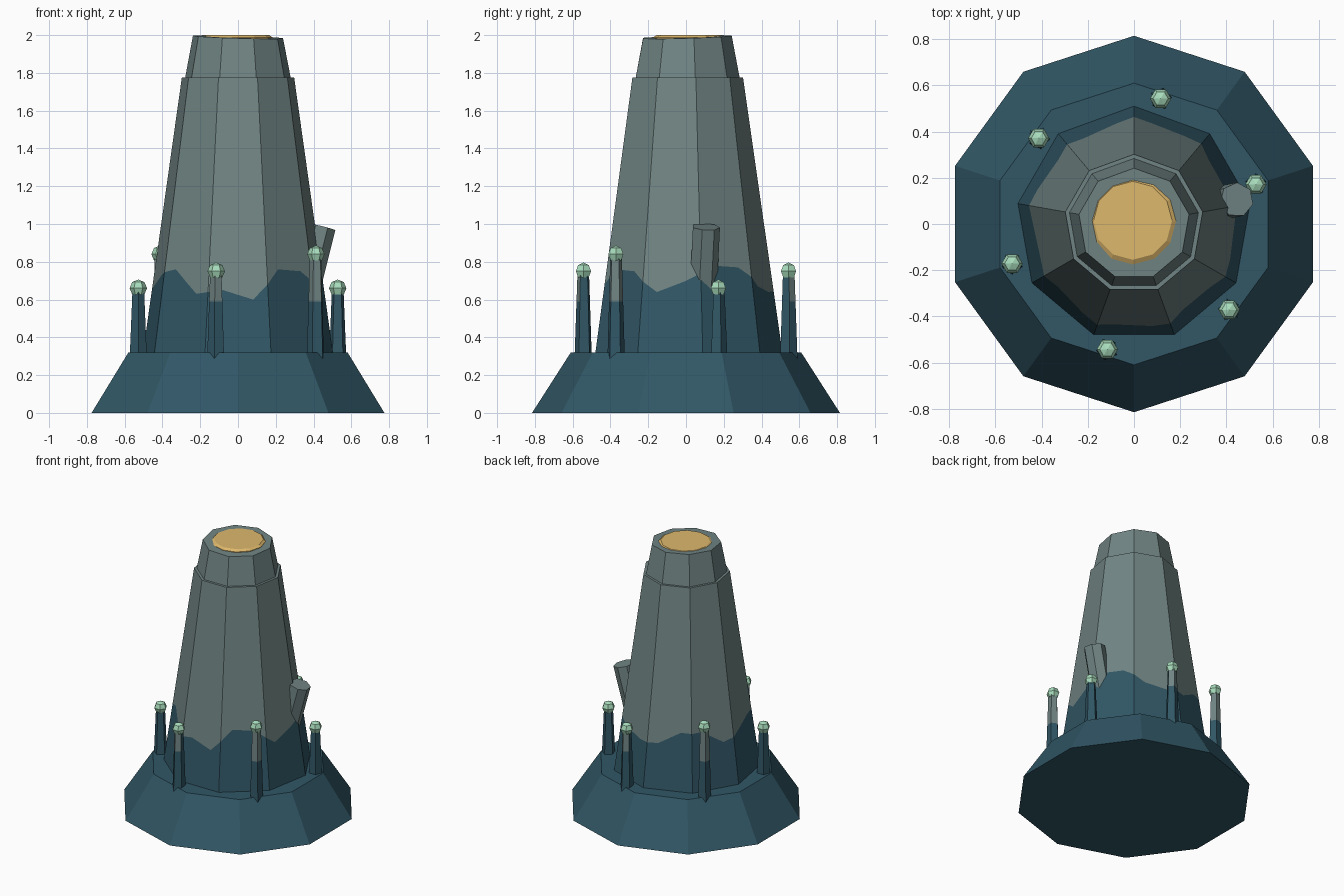
import bpy, bmesh, math
from mathutils import Vector, Matrix

if "Cube" in bpy.data.objects:
    bpy.data.objects.remove(bpy.data.objects["Cube"])


def srgb(*c):
    return [((v / 255 + 0.055) / 1.055) ** 2.4 if v > 10 else v / 3294 for v in c] + [1]


def material(name, *c):
    m = bpy.data.materials.new(name)
    m.diffuse_color = srgb(*c)
    m.use_nodes = True
    m.node_tree.nodes["Principled BSDF"].inputs["Base Color"].default_value = m.diffuse_color
    return m


TEAL = material("deep_teal", 49, 87, 102)
GRAY = material("stone_gray", 112, 132, 131)
GOLD = material("warm_gold", 222, 184, 108)
MINT = material("pale_mint", 168, 220, 188)


def finish(name, bm, mats, rule=None):
    bmesh.ops.recalc_face_normals(bm, faces=bm.faces)
    bm.normal_update()
    if rule:
        for f in bm.faces:
            f.material_index = rule(f)
    me = bpy.data.meshes.new(name)
    bm.to_mesh(me)
    bm.free()
    for m in mats:
        me.materials.append(m)
    ob = bpy.data.objects.new(name, me)
    bpy.context.collection.objects.link(ob)
    return ob


def loft(rings):
    """Capped tube through rings of points."""
    bm = bmesh.new()
    rs = [[bm.verts.new(p) for p in r] for r in rings]
    n = len(rs[0])
    for a, b in zip(rs, rs[1:]):
        for i in range(n):
            j = (i + 1) % n
            bm.faces.new((a[i], a[j], b[j], b[i]))
    bm.faces.new(rs[0][::-1])
    bm.faces.new(rs[-1])
    return bm


def ring(n, r, z, start=90, cx=0, cy=0):
    out = []
    for i in range(n):
        a = math.radians(start + 360 * i / n)
        out.append(Vector((cx + r * math.cos(a), cy + r * math.sin(a), z)))
    return out


# Wide ten-sided foot
finish("foot", loft([ring(10, 0.815, 0), ring(10, 0.61, 0.32)]), [TEAL])

# Nine-sided chimney, each side split in four columns for the wavy colour line
STEP = 4
Z0, R0, Z1, R1 = 0.28, 0.516, 1.775, 0.302
LINE = [.70, .78, .77, .67, .64, .65, .74, .74, .64,
        .68, .73, .76, .63, .65, .60, .76, .75, .64]  # height every 20 degrees


def chimney_ring(height):
    pts = []
    corners = ring(9, 1, 0)
    for i in range(9):
        for k in range(STEP):
            d = corners[i].lerp(corners[(i + 1) % 9], k / STEP)
            z = height(90 + 40 * (i + k / STEP))
            r = R0 + (R1 - R0) * (z - Z0) / (Z1 - Z0)
            pts.append(Vector((d.x * r, d.y * r, z)))
    return pts


def wave(deg):
    t = (deg % 360) / 20
    i = int(t)
    return LINE[i % 18] + (LINE[(i + 1) % 18] - LINE[i % 18]) * (t - i)


finish("chimney", loft([chimney_ring(lambda a: Z0), chimney_ring(wave),
                        chimney_ring(lambda a: Z1)]), [TEAL, GRAY],
       lambda f: int(f.calc_center_median().z > 0.8))

# Narrow collar at the mouth, rim slightly uneven
rim = ring(9, 0.242, 1.99)
for p in rim:
    p.z += 0.01 * (p.y - p.x) / 0.34
finish("collar", loft([ring(9, 0.298, 1.70), rim]), [GRAY])

# Glowing disc in the mouth
finish("mouth_disc", loft([ring(12, 0.187, 1.93, 90, -0.005, 0.012),
                           ring(12, 0.187, 1.988, 90, -0.005, 0.012),
                           ring(12, 0.17, 2.0, 90, -0.005, 0.015)]), [GOLD])

# Leaning side vent
ax = Vector((0.25, 0.05, 1)).normalized()
bm = bmesh.new()
bmesh.ops.create_cone(bm, cap_ends=True, segments=7, radius1=0.075, radius2=0.075, depth=0.42)
top = Vector((0.445, 0.105, 0.985))
bm.transform(Matrix.Translation(top - ax * 0.21) @ ax.to_track_quat('Z', 'Y').to_matrix().to_4x4())
finish("side_vent", bm, [GRAY])

# Six tube stalks with bead tips, heights cycling in threes
for i in range(6):
    deg = 18 + 60 * i
    a = math.radians(deg)
    x, y = 0.555 * math.cos(a), 0.555 * math.sin(a)
    zt = (0.66, 0.75, 0.84)[i % 3]
    zm = min(0.59, zt - 0.06)
    side = Vector((math.cos(a + 0.5), math.sin(a + 0.5), 0))

    def stalk_rule(f, kind=i % 3, side=side):
        if f.calc_center_median().z < 0.59 or kind == 0:
            return 0
        return int(kind == 2 or f.normal.dot(side) > 0.3)

    rm = 0.05 - 0.018 * (zm - 0.24) / (zt - 0.24)
    finish(f"stalk_{i + 1}", loft([ring(5, 0.05, 0.24, deg, x, y),
                                   ring(5, rm, zm, deg, x, y),
                                   ring(5, 0.032, zt, deg, x, y)]), [TEAL, GRAY], stalk_rule)
    bm = bmesh.new()
    bmesh.ops.create_uvsphere(bm, u_segments=6, v_segments=4, radius=0.046)
    bm.transform(Matrix.Translation((x, y, zt)) @ Matrix.Rotation(math.radians(30), 4, 'Z'))
    finish(f"bead_{i + 1}", bm, [MINT])
